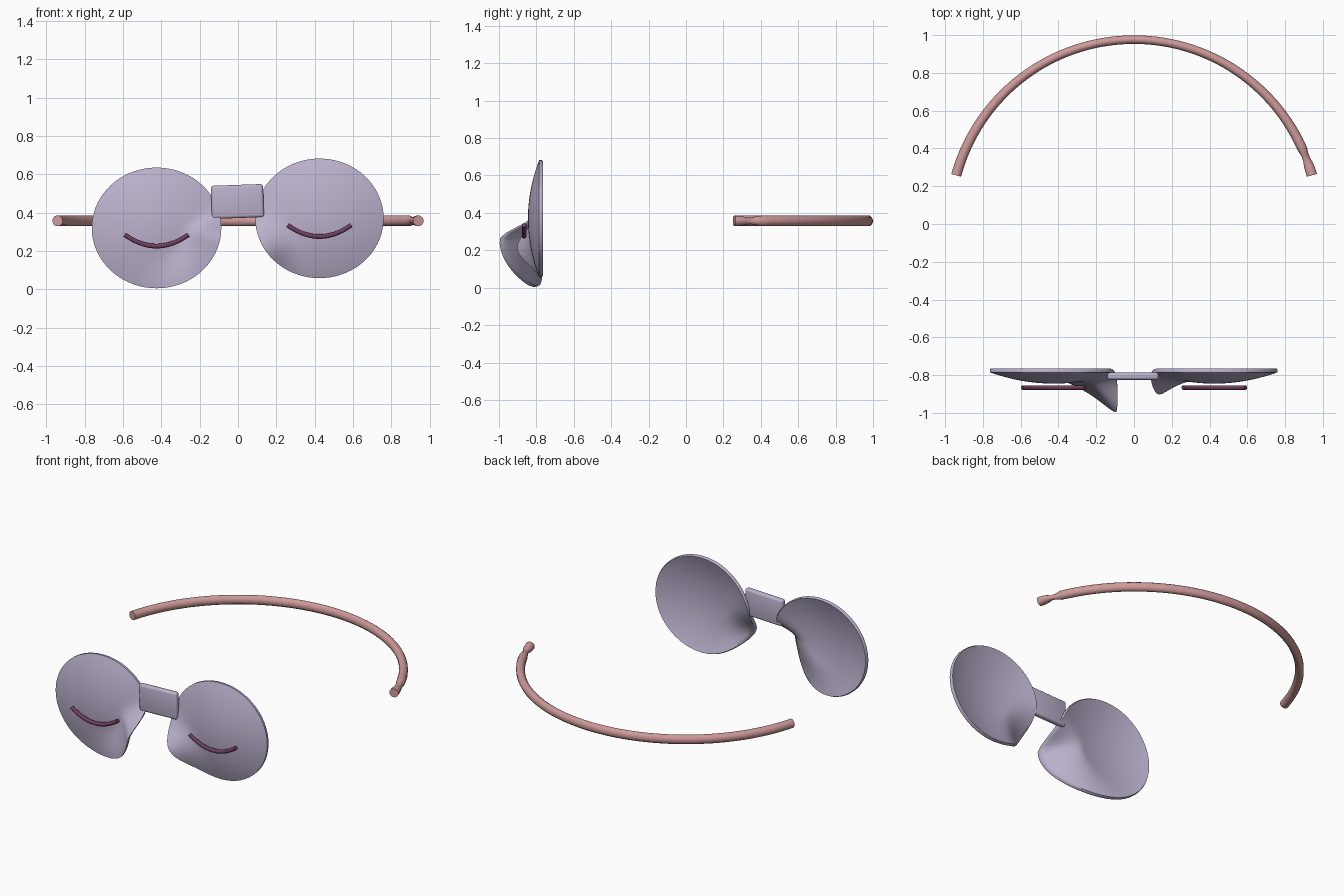
import bpy, bmesh, math
from mathutils import Vector, Matrix

if "Cube" in bpy.data.objects:
    bpy.data.objects.remove(bpy.data.objects["Cube"])


def material(name, rgb):
    m = bpy.data.materials.new(name)
    m.diffuse_color = (*rgb, 1)
    m.use_nodes = True
    m.node_tree.nodes["Principled BSDF"].inputs["Base Color"].default_value = m.diffuse_color
    return m


LILAC = material("lilac", (0.50, 0.44, 0.61))
PINK = material("pink", (0.62, 0.32, 0.32))
PLUM = material("plum", (0.16, 0.05, 0.12))


def finish(name, bm, mat, angle=50):
    bmesh.ops.recalc_face_normals(bm, faces=bm.faces)
    me = bpy.data.meshes.new(name)
    bm.to_mesh(me)
    bm.free()
    ob = bpy.data.objects.new(name, me)
    bpy.context.collection.objects.link(ob)
    me.materials.append(mat)
    bpy.ops.object.select_all(action='DESELECT')
    ob.select_set(True)
    bpy.context.view_layer.objects.active = ob
    bpy.ops.object.shade_smooth_by_angle(angle=math.radians(angle))
    return ob


def skin(bm, rings, closed_rings=True):
    """Bridge a list of equally long closed vertex loops."""
    for a, b in zip(rings, rings[1:]):
        n = len(a)
        for i in range(n):
            bm.faces.new((a[i], a[(i + 1) % n], b[(i + 1) % n], b[i]))


def eye_cup(name, side, cz, rx, rz, peak, amp, sig_up, sig_down):
    """Thin domed shell whose nose-side rim curls forward."""
    bm = bmesh.new()
    cx, n, steps = side * 0.425, 72, 16
    front = [(i / steps, -0.785 - 0.06 * (1 - (i / steps) ** 2)) for i in range(1, steps + 1)]
    back = [(r * 0.985, y + 0.021) for r, y in reversed(front)]
    rings = []
    for r, y in front + [(1.0, -0.772)] + back:
        w = min(max((r - 0.4) / 0.6, 0), 1)
        w = w * w * (1.6 - 0.6 * w)
        ring = []
        for k in range(n):
            a = 2 * math.pi * k / n - math.pi      # measured downwards from the nose side
            d = math.degrees(a) - peak
            d = (d + 180) % 360 - 180
            s = sig_down if d > 0 else sig_up
            push = amp * w * math.exp(-0.5 * (d / s) ** 2)
            ring.append(bm.verts.new((cx - side * rx * r * math.cos(a), y - push,
                                      cz - rz * r * math.sin(a))))
        rings.append(ring)
    skin(bm, rings)
    bm.faces.new(rings[0])
    bm.faces.new(rings[-1])
    return finish(name, bm, LILAC)


def tube(name, path, mat, sides):
    """Tube in world space; path items: point, outward side axis, half width, half height, roll."""
    bm = bmesh.new()
    rings = []
    for i, (p, out, up, hw, hh, roll) in enumerate(path):
        ring = []
        for k in range(sides):
            a = 2 * math.pi * (k + 0.5) / sides
            u, v = hw * math.cos(a), hh * math.sin(a)
            c, s = math.cos(roll), math.sin(roll)
            ring.append(bm.verts.new(p + out * (u * c - v * s) + up * (u * s + v * c)))
        rings.append(ring)
    skin(bm, rings)
    bm.faces.new(rings[0])
    bm.faces.new(rings[-1])
    return finish(name, bm, mat)


# Two eye cups, the left one lower and more strongly curled
eye_cup("left_eye_cup", -1, 0.32, 0.338, 0.315, 12, 0.212, 12, 40)
eye_cup("right_eye_cup", 1, 0.37, 0.335, 0.312, 30, 0.118, 18, 18)

# Nose bridge block
bm = bmesh.new()
bmesh.ops.create_cube(bm, size=1)
bmesh.ops.scale(bm, vec=(0.272, 0.038, 0.173), verts=bm.verts)
upright = [e for e in bm.edges if abs(e.verts[0].co.y - e.verts[1].co.y) > 0.01]
bmesh.ops.bevel(bm, geom=bm.edges[:], offset=0.014, segments=3, profile=0.5, affect='EDGES')
bmesh.ops.transform(bm, matrix=Matrix.Translation((-0.003, -0.806, 0.458)) @
                    Matrix.Rotation(math.radians(-2), 4, 'Y'), verts=bm.verts)
finish("nose_bridge", bm, LILAC, 40)

# Closed-eye lines
for label, x, z in (("left", -0.425, 0.285), ("right", 0.425, 0.335)):
    path = []
    for i in range(21):
        t = i / 10 - 1
        p = Vector((x + 0.166 * t, -0.866, z - 0.06 * (1 - t * t)))
        nrm = Vector((-0.12 * t, 0, 0.166)).normalized()
        path.append((p, nrm, Vector((0, 1, 0)), 0.0125, 0.0125, 0))
    tube(label + "_eye_line", path, PLUM, 12)

# Head strap, pinched and twisted near its right end
path = []
start, end, n = math.radians(15.3), math.radians(164.7), 90
for i in range(n + 1):
    a = start + (end - start) * i / n
    out = Vector((math.cos(a), math.sin(a), 0))
    deg = math.degrees(a - start)
    pinch = 1 - 0.5 * math.exp(-((deg - 5.5) / 2.2) ** 2)
    roll = math.pi / 2 * (1 - min(max((deg - 3) / 6, 0), 1))
    hw = 0.0235 + 0.005 * abs(math.cos(a)) ** 3
    path.append((out * 0.976 + Vector((0, 0, 0.357)), out, Vector((0, 0, 1)),
                 hw * pinch, 0.029 * (0.5 + 0.5 * pinch), roll))
tube("head_strap", path, PINK, 12)
